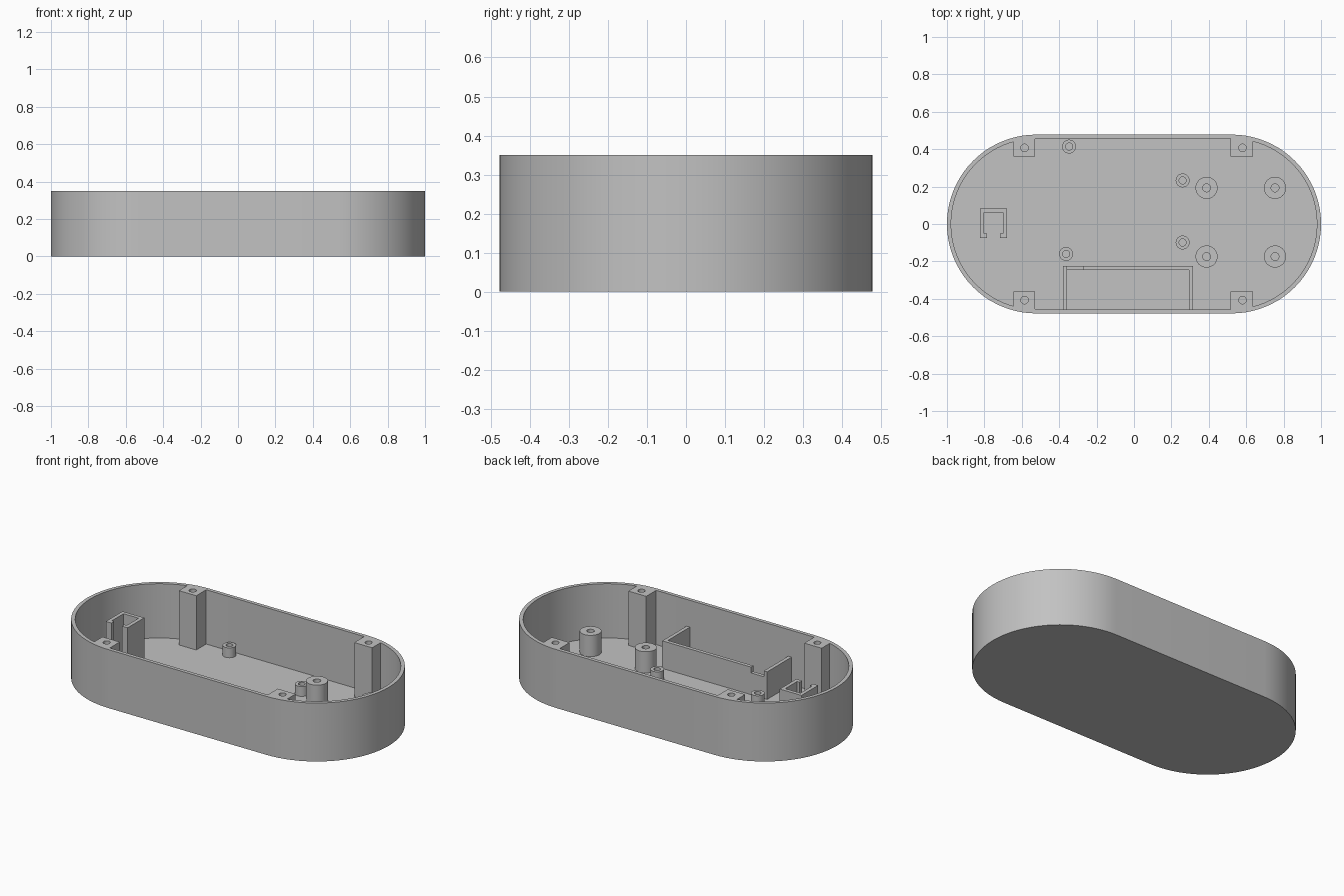
import bpy, bmesh
from math import sin, cos, pi, radians

cube = bpy.data.objects.get("Cube")
if cube:
    bpy.data.objects.remove(cube, do_unlink=True)

H, FLOOR, WALL = 0.35, 0.025, 0.022
R = 0.478                # outer end radius
CX = 1 - R               # centre of the rounded ends
BASE = FLOOR - 0.005     # fittings sink slightly into the floor

grey = bpy.data.materials.new("plain grey")
grey.use_nodes = True
colour = (0.54, 0.54, 0.54, 1)
grey.diffuse_color = colour
grey.node_tree.nodes["Principled BSDF"].inputs["Base Color"].default_value = colour


def loft(name, loops):
    """Skin equal-length loops of points, capping the first and last."""
    bm = bmesh.new()
    rings = [[bm.verts.new(p) for p in loop] for loop in loops]
    for a, b in zip(rings, rings[1:]):
        for i in range(len(a)):
            j = (i + 1) % len(a)
            bm.faces.new((a[i], a[j], b[j], b[i]))
    bm.faces.new(rings[0][::-1])
    bm.faces.new(rings[-1])
    bmesh.ops.recalc_face_normals(bm, faces=bm.faces)
    mesh = bpy.data.meshes.new(name)
    bm.to_mesh(mesh)
    bm.free()
    mesh.materials.append(grey)
    ob = bpy.data.objects.new(name, mesh)
    bpy.context.collection.objects.link(ob)
    return ob


def prism(name, outline, z0, z1):
    return loft(name, [[(x, y, z) for x, y in outline] for z in (z0, z1)])


def rect(x0, x1, y0, y1):
    return [(x0, y0), (x1, y0), (x1, y1), (x0, y1)]


def circle(x, y, r, n=32):
    return [(x + r * cos(2 * pi * i / n), y + r * sin(2 * pi * i / n)) for i in range(n)]


def stadium(r, n=40):
    right = [(CX + r * cos(a), r * sin(a)) for a in (pi * i / n - pi / 2 for i in range(n + 1))]
    return right + [(-x, -y) for x, y in right]


def at(outline, z):
    return [(x, y, z) for x, y in outline]


def smooth(ob):
    bpy.ops.object.select_all(action='DESELECT')
    ob.select_set(True)
    bpy.context.view_layer.objects.active = ob
    bpy.ops.object.shade_smooth_by_angle(angle=radians(30))


def boolean(ob, tool, operation):
    mod = ob.modifiers.new("cut", 'BOOLEAN')
    mod.object, mod.operation, mod.solver = tool, operation, 'EXACT'
    bpy.ops.object.select_all(action='DESELECT')
    ob.select_set(True)
    bpy.context.view_layer.objects.active = ob
    bpy.ops.object.modifier_apply(modifier=mod.name)
    bpy.data.objects.remove(tool, do_unlink=True)


# Open tray with rounded ends
outer, inner = stadium(R), stadium(R - WALL)
smooth(loft("tray", [at(outer, 0), at(outer, H), at(inner, H), at(inner, FLOOR)]))

# Corner screw posts, trimmed to the inside of the wall
for side, x0, x1, hx in (("right", -0.645, -0.53, -0.585), ("left", 0.517, 0.635, 0.58)):
    for end, s in (("front", -1), ("back", 1)):
        ys = sorted((s * 0.362, s * 0.47))
        post = prism(f"{end}_{side}_screw_post", rect(x0, x1, *ys), BASE, H)
        boolean(post, prism("cavity", inner, 0, H + 0.1), 'INTERSECT')
        boolean(post, prism("drill", circle(hx, s * 0.407, 0.02), 0.1, H + 0.1), 'DIFFERENCE')
        smooth(post)


# Hollow round bosses
def boss(name, x, y, r, hole, top):
    wide, narrow = circle(x, y, r), circle(x, y, hole)
    smooth(loft(name, [at(wide, BASE), at(wide, top), at(narrow, top), at(narrow, FLOOR + 0.003)]))


for i, (x, y) in enumerate([(-0.347, 0.414), (0.26, 0.233), (0.26, -0.099), (-0.363, -0.16)]):
    boss(f"small_boss_{i + 1}", x, y, 0.037, 0.019, 0.084)
for x, side in ((0.388, "inner"), (0.754, "outer")):
    for y, end in ((0.193, "back"), (-0.174, "front")):
        boss(f"large_boss_{end}_{side}", x, y, 0.059, 0.021, 0.152)

# Three-sided compartment against the front wall, with a notch in its top edge
T = 0.022
x0, x1, y0, y1 = -0.38, 0.315, -0.465, -0.225
compartment = prism("compartment_wall", [
    (x0, y0), (x0 + T, y0), (x0 + T, y1 - T), (x1 - T, y1 - T),
    (x1 - T, y0), (x1, y0), (x1, y1), (x0, y1)], BASE, 0.19)
boolean(compartment, prism("notch", rect(x0 + T, -0.273, y1 - 2 * T, y1 + T), 0.155, 0.3), 'DIFFERENCE')

# Slotted holder at the right end
x0, x1, y0, y1 = -0.823, -0.679, -0.075, 0.083
s0, s1, lip = -0.786, -0.717, -0.05
prism("slotted_holder", [
    (x0, y0), (s0, y0), (s0, lip), (x0 + T, lip), (x0 + T, y1 - T), (x1 - T, y1 - T),
    (x1 - T, lip), (s1, lip), (s1, y0), (x1, y0), (x1, y1), (x0, y1)], BASE, 0.285)
